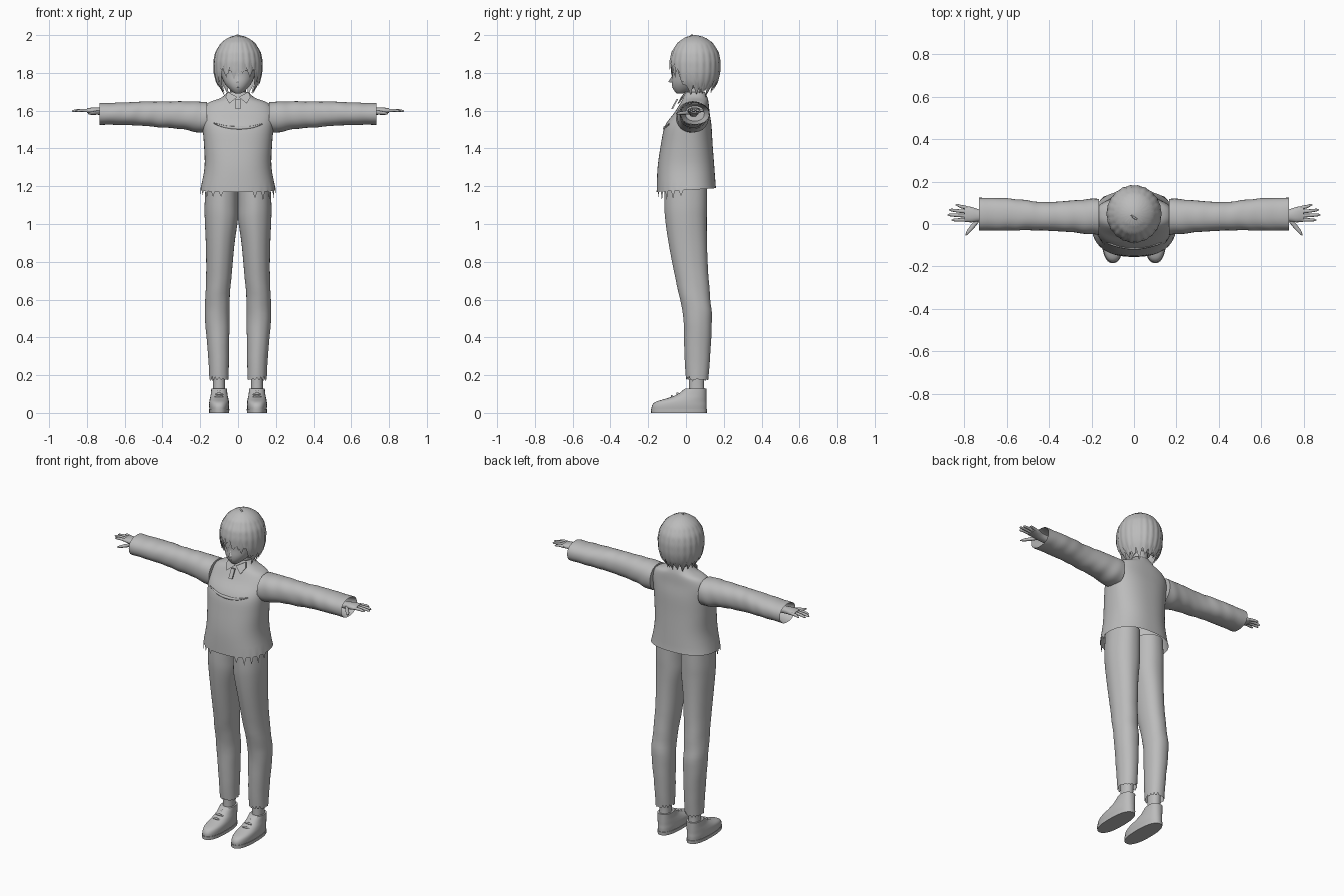
import bpy, bmesh, math, random
from mathutils import Vector

random.seed(4)
if "Cube" in bpy.data.objects:
    bpy.data.objects.remove(bpy.data.objects["Cube"])

GREY = (0.5, 0.5, 0.5, 1.0)
material = bpy.data.materials.new("plain grey")
material.use_nodes = True
material.diffuse_color = GREY
material.node_tree.nodes["Principled BSDF"].inputs["Base Color"].default_value = GREY


def finish(name, bm, mirror=False, sharp=50):
    """Turn a bmesh into a smooth shaded, optionally mirrored object."""
    bmesh.ops.recalc_face_normals(bm, faces=bm.faces)
    mesh = bpy.data.meshes.new(name)
    bm.to_mesh(mesh)
    bm.free()
    mesh.materials.append(material)
    obj = bpy.data.objects.new(name, mesh)
    bpy.context.collection.objects.link(obj)
    bpy.ops.object.select_all(action="DESELECT")
    obj.select_set(True)
    bpy.context.view_layer.objects.active = obj
    bpy.ops.object.shade_smooth_by_angle(angle=math.radians(sharp))
    if mirror:
        obj.modifiers.new("mirror", "MIRROR").use_mirror_merge = False
    return obj


def spline(rows, steps):
    """Smoothly interpolate rows of numbers."""
    rows = [Vector(r) for r in rows]
    out = []
    for i in range(len(rows) - 1):
        a, b = rows[max(i - 1, 0)], rows[i]
        c, d = rows[i + 1], rows[min(i + 2, len(rows) - 1)]
        for s in range(steps):
            t = s / steps
            out.append(b + (c - a) * (t / 2) + (a * 2 - b * 5 + c * 4 - d) * (t * t / 2)
                       + (b * 3 - a - c * 3 + d) * (t ** 3 / 2))
    return out + [rows[-1]]


def skin(bm, rings, start, end):
    """Bridge rings of points, with optional end caps."""
    loops = [[bm.verts.new(p) for p in ring] for ring in rings]
    n = len(loops[0])
    for low, high in zip(loops, loops[1:]):
        for j in range(n):
            k = (j + 1) % n
            bm.faces.new((low[j], low[k], high[k], high[j]))
    if start:
        bm.faces.new(loops[0])
    if end:
        bm.faces.new(loops[-1])


def loft(name, axis, rows, seg=32, power=2.2, steps=4, caps=(True, True),
         mirror=False, bump=None, hem=None, sharp=50):
    """Loft rounded sections; a row is (place, centre, centre, radius, radius)."""
    rings = []
    for i, (t, a, b, ra, rb) in enumerate(spline(rows, steps)):
        ring = []
        for j in range(seg):
            ang = math.tau * j / seg
            c, s = math.cos(ang), math.sin(ang)
            k = 1 + (bump(ang, t) if bump else 0)
            u = a + ra * k * math.copysign(abs(c) ** (2 / power), c)
            v = b + rb * k * math.copysign(abs(s) ** (2 / power), s)
            w = t + (hem(j, ang) if hem and i == 0 else 0)
            ring.append((u, v, w) if axis == "z" else (w, u, v))
        rings.append(ring)
    bm = bmesh.new()
    skin(bm, rings, *caps)
    return finish(name, bm, mirror, sharp)


def tube(name, points, radius, mirror=False):
    """Thin rounded strand along a path, tapered at both ends."""
    path = spline(points, 4)
    rings = []
    for i, p in enumerate(path):
        d = (path[min(i + 1, len(path) - 1)] - path[max(i - 1, 0)]).normalized()
        side = d.orthogonal().normalized()
        up = d.cross(side)
        r = radius * (0.25 + 0.75 * math.sin(math.pi * i / (len(path) - 1)))
        rings.append([p + (side * math.cos(q) + up * math.sin(q)) * r
                      for q in (math.tau * j / 8 for j in range(8))])
    bm = bmesh.new()
    skin(bm, rings, True, True)
    return finish(name, bm, mirror)


def plate(name, points, depth, mirror=False):
    """Flat panel extruded backwards."""
    bm = bmesh.new()
    face = bm.faces.new([bm.verts.new(p) for p in points])
    new = bmesh.ops.extrude_face_region(bm, geom=[face])["geom"]
    verts = [v for v in new if isinstance(v, bmesh.types.BMVert)]
    bmesh.ops.translate(bm, verts=verts, vec=(0, depth, 0))
    return finish(name, bm, mirror, 30)


# Shirt body with a ragged front hem
def shirt_hem(j, ang):
    front = -math.sin(ang)
    drop = -0.01 * front
    if front > 0 and abs(math.cos(ang)) > 0.3 and j % 4 == 2:
        drop -= random.uniform(0.025, 0.05)
    return drop


loft("shirt", "z", [
    (1.18, 0, 0.002, 0.2, 0.157), (1.3, 0, 0, 0.177, 0.15), (1.42, 0, 0.004, 0.18, 0.137),
    (1.52, 0, 0.012, 0.188, 0.123), (1.59, 0, 0.032, 0.19, 0.093),
    (1.64, 0, 0.045, 0.16, 0.075), (1.668, 0, 0.05, 0.09, 0.064), (1.7, 0, 0.05, 0.055, 0.05)],
    seg=96, power=2.4, caps=(False, False), hem=shirt_hem)
tube("chest_fold", [(-0.13, -0.09, 1.535), (-0.07, -0.105, 1.515), (0, -0.112, 1.508),
                    (0.07, -0.105, 1.512), (0.13, -0.09, 1.53)], 0.009)
plate("collar_flap", [(0.004, -0.026, 1.672), (0.055, -0.005, 1.7), (0.066, -0.02, 1.672),
                      (0.046, -0.045, 1.638)], 0.008, True)
plate("placket", [(-0.012, -0.05, 1.662), (0.012, -0.05, 1.662),
                  (0.012, -0.078, 1.61), (-0.012, -0.078, 1.61)], 0.009)


# Sleeves with soft wrinkles and open cuffs
def wrinkles(ang, x):
    return 0.018 * math.sin(70 * x + 2 * math.sin(ang)) * math.sin(9 * x + ang)


loft("sleeve", "x", [
    (0.165, 0.035, 1.565, 0.085, 0.08), (0.22, 0.035, 1.567, 0.082, 0.081),
    (0.3, 0.036, 1.576, 0.074, 0.073), (0.42, 0.036, 1.58, 0.067, 0.068),
    (0.5, 0.041, 1.584, 0.07, 0.064), (0.6, 0.045, 1.584, 0.076, 0.06),
    (0.732, 0.047, 1.583, 0.077, 0.057)],
    steps=8, caps=(True, False), mirror=True, bump=wrinkles)
loft("cuff_lining", "x", [(0.64, 0.047, 1.585, 0.05, 0.04), (0.7, 0.047, 1.583, 0.068, 0.05),
                          (0.732, 0.047, 1.583, 0.076, 0.056)],
     caps=(True, False), mirror=True)

# Hands
loft("palm", "x", [(0.64, 0.04, 1.59, 0.025, 0.022), (0.72, 0.04, 1.595, 0.027, 0.02),
                   (0.765, 0.044, 1.6, 0.036, 0.017), (0.8, 0.048, 1.6, 0.037, 0.012)],
     seg=16, mirror=True)
fingers = {"index": (0.02, 0.019, 0.86), "middle": (0.039, 0.043, 0.88),
           "ring": (0.058, 0.066, 0.872), "little": (0.076, 0.089, 0.842)}
for word, (y, tip_y, tip) in fingers.items():
    mid = (0.79 + tip) / 2
    loft(word + "_finger", "x", [
        (0.785, y, 1.6, 0.009, 0.009), (mid, (y + tip_y) / 2, 1.602, 0.008, 0.008),
        (tip - 0.01, tip_y, 1.599, 0.006, 0.006), (tip, tip_y, 1.598, 0.001, 0.001)],
        seg=10, mirror=True)
loft("thumb", "x", [(0.73, 0.025, 1.592, 0.014, 0.012), (0.76, -0.01, 1.588, 0.016, 0.01),
                    (0.785, -0.038, 1.586, 0.012, 0.007), (0.795, -0.052, 1.586, 0.002, 0.002)],
     seg=12, mirror=True)


# Trousers with pressed creases and frayed ankles
def crease(ang, z):
    fold = max(0, -math.sin(ang)) ** 30 + max(0, math.cos(ang)) ** 40
    return 0.03 * fold + 0.012 * math.sin(45 * z + 2 * ang) * (0.3 < z < 0.75)


def ankle_hem(j, ang):
    return random.uniform(-0.015, 0.02) if j % 4 == 0 else 0


loft("trouser_leg", "z", [
    (0.178, 0.1, 0.06, 0.05, 0.058), (0.3, 0.102, 0.061, 0.054, 0.067),
    (0.5, 0.109, 0.063, 0.064, 0.074), (0.6, 0.108, 0.05, 0.063, 0.079),
    (0.75, 0.099, 0.028, 0.067, 0.089), (0.9, 0.093, 0.011, 0.075, 0.1),
    (1.02, 0.087, 0.002, 0.086, 0.108), (1.1, 0.087, 0, 0.087, 0.111),
    (1.22, 0.084, 0, 0.084, 0.11)],
    seg=64, caps=(False, True), mirror=True, bump=crease, hem=ankle_hem)
loft("ankle", "z", [(0.07, 0.1, 0.06, 0.036, 0.046), (0.14, 0.1, 0.056, 0.032, 0.04),
                    (0.24, 0.1, 0.058, 0.033, 0.043)], seg=20, mirror=True)

# Shoes
loft("shoe", "z", [
    (0.018, 0.1, -0.037, 0.051, 0.145), (0.04, 0.1, -0.035, 0.053, 0.144),
    (0.06, 0.1, -0.025, 0.052, 0.133), (0.08, 0.1, 0.008, 0.048, 0.1),
    (0.1, 0.1, 0.033, 0.044, 0.075), (0.13, 0.1, 0.052, 0.041, 0.056)],
    power=2.4, caps=(True, True), mirror=True)
loft("shoe_sole", "z", [(0, 0.1, -0.037, 0.053, 0.147), (0.02, 0.1, -0.037, 0.054, 0.148)],
     power=2.4, steps=1, mirror=True)
for i in range(3):
    y, z = -0.075 + 0.03 * i, 0.084 + 0.013 * i
    tube(f"shoe_lace_{i + 1}", [(0.07, y + 0.01, z - 0.004), (0.1, y, z + 0.006),
                                (0.13, y + 0.01, z - 0.004)], 0.006, True)

# Neck and head
loft("neck", "z", [(1.62, 0, 0.06, 0.05, 0.048), (1.69, 0, 0.052, 0.042, 0.042),
                   (1.8, 0, 0.05, 0.045, 0.045)])
loft("head", "z", [
    (1.69, 0, -0.035, 0.01, 0.01), (1.697, 0, -0.025, 0.026, 0.03),
    (1.72, 0, -0.004, 0.052, 0.066), (1.75, 0, 0.012, 0.074, 0.087),
    (1.79, 0, 0.028, 0.09, 0.1), (1.84, 0, 0.038, 0.1, 0.112),
    (1.9, 0, 0.045, 0.1, 0.115), (1.96, 0, 0.047, 0.06, 0.075)], power=2.1)
plate("nose", [(-0.009, -0.07, 1.747), (0, -0.094, 1.752), (0.009, -0.07, 1.747),
               (0, -0.07, 1.79)], 0.008)
tube("mouth", [(-0.016, -0.066, 1.728), (0, -0.071, 1.726), (0.016, -0.066, 1.728)], 0.003)
tube("upper_eyelid", [(0.022, -0.068, 1.806), (0.042, -0.06, 1.814), (0.064, -0.044, 1.804)],
     0.004, True)
tube("lower_eyelid", [(0.028, -0.064, 1.785), (0.044, -0.056, 1.781), (0.06, -0.044, 1.787)],
     0.003, True)
loft("ear", "x", [(0.08, 0.045, 1.8, 0.012, 0.022), (0.1, 0.05, 1.8, 0.016, 0.028)],
     seg=16, mirror=True)


# Layered hair: each layer runs from crown to a ragged edge of pointed locks
HAIR = [(2.0, 0.004), (1.99, 0.048), (1.96, 0.09), (1.91, 0.121), (1.86, 0.131), (1.8, 0.129),
        (1.75, 0.117), (1.7, 0.088), (1.6, 0.04)]


def hair_radius(z):
    for (za, ra), (zb, rb) in zip(HAIR, HAIR[1:]):
        if z >= zb:
            return ra + (rb - ra) * (za - z) / (za - zb)
    return HAIR[-1][1]


def hair_layer(name, locks, scale, lift):
    per, levels = 6, 16
    depths = [random.uniform(0.03, 0.07) for _ in range(locks)]
    rings = []
    for i in range(levels + 1):
        f = math.sin(math.pi / 2 * i / levels) if i > levels / 2 else i / levels * math.sqrt(2)
        f = (i / levels) ** 1.3
        ring = []
        for j in range(locks * per):
            ang = math.tau * j / (locks * per) - math.pi / 2
            front = -math.sin(ang)
            blend = min(1, max(0, (front - 0.45) / 0.3))
            base = 1.745 + 0.095 * blend + lift
            across = abs((j % per) / per * 2 - 1)
            tip = depths[j // per] * (1 - across)
            z = 2.0 - f * (2.0 - base + tip)
            r = hair_radius(z) * scale * (1 - 0.025 * across * min(1, f * 2))
            ring.append((math.cos(ang) * r, 0.048 + math.sin(ang) * r * 1.045, z))
        rings.append(ring)
    bm = bmesh.new()
    skin(bm, rings, True, False)
    finish(name, bm, sharp=40)


hair_layer("hair_outer_locks", 22, 1.0, 0.015)
hair_layer("hair_inner_locks", 17, 0.955, -0.012)
tube("crown_tuft", [(-0.02, 0.05, 1.993), (0, 0.03, 1.998), (0.03, 0.015, 1.985)], 0.005)
